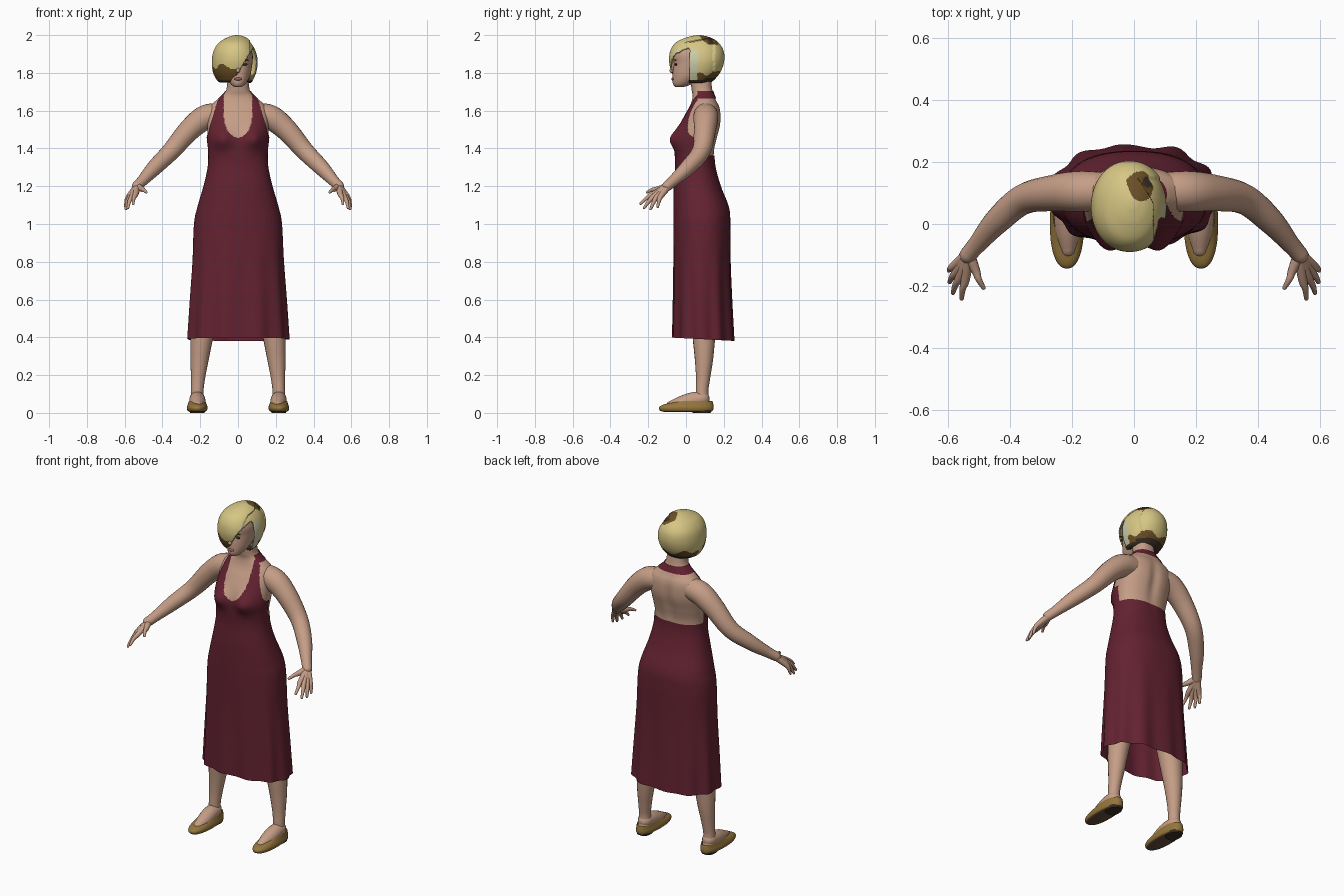
import bpy, bmesh, math
from mathutils import Vector, Matrix

if "Cube" in bpy.data.objects:
    bpy.data.objects.remove(bpy.data.objects["Cube"])


def material(name, rgb):
    m = bpy.data.materials.new(name)
    m.use_nodes = True
    m.diffuse_color = (*rgb, 1)
    m.node_tree.nodes["Principled BSDF"].inputs["Base Color"].default_value = (*rgb, 1)
    return m


skin = material("skin", (0.56, 0.34, 0.24))
wine = material("wine fabric", (0.125, 0.016, 0.03))
blonde = material("blonde hair", (0.68, 0.57, 0.23))
pale = material("pale hair", (0.6, 0.6, 0.4))
brown = material("brown hair", (0.15, 0.08, 0.02))
dark = material("dark brown", (0.045, 0.028, 0.018))
tan = material("tan leather", (0.3, 0.18, 0.045))
sole_mat = material("sole leather", (0.13, 0.075, 0.045))
lip_mat = material("lips", (0.36, 0.13, 0.1))


def finish(bm, name, mats, angle=50):
    bmesh.ops.recalc_face_normals(bm, faces=bm.faces)
    mesh = bpy.data.meshes.new(name)
    bm.to_mesh(mesh)
    bm.free()
    ob = bpy.data.objects.new(name, mesh)
    bpy.context.collection.objects.link(ob)
    for m in mats:
        mesh.materials.append(m)
    bpy.ops.object.select_all(action="DESELECT")
    ob.select_set(True)
    bpy.context.view_layer.objects.active = ob
    bpy.ops.object.shade_smooth_by_angle(angle=math.radians(angle))
    return ob


def spline(rows, steps):
    """Catmull-Rom resampling of tuples."""
    rows = [Vector(r) for r in rows]
    out = []
    for i in range(len(rows) - 1):
        a, b, c, d = (rows[min(max(i + k, 0), len(rows) - 1)] for k in (-1, 0, 1, 2))
        for s in range(steps):
            t = s / steps
            out.append(b + (c - a) * (t / 2) + (2 * a - 5 * b + 4 * c - d) * (t * t / 2)
                       + (3 * b - a - 3 * c + d) * (t ** 3 / 2))
    return out + [rows[-1]]


def skin_rings(name, rings, mats, caps=True, keep=None, paint=None):
    """Bridge rings of points; optional rules choose faces and their colour."""
    bm = bmesh.new()
    loops = [[bm.verts.new(p) for p in ring] for ring in rings]
    n = len(loops[0])
    for a, b in zip(loops, loops[1:]):
        for i in range(n):
            j = (i + 1) % n
            bm.faces.new((a[i], a[j], b[j], b[i]))
    if caps:
        bm.faces.new(loops[0])
        bm.faces.new(loops[-1])
    for f in list(bm.faces):
        c = f.calc_center_median()
        if keep and not keep(c):
            bm.faces.remove(f)
        elif paint:
            f.material_index = paint(c)
    return finish(bm, name, mats)


def outline_rings(rows, steps, n, power=2.0, shape=None):
    """Rows are (z, centre x, half width, front y, back y)."""
    rings = []
    for z, cx, hw, yf, yb in spline(rows, steps):
        ring = []
        for i in range(n):
            a = math.tau * i / n
            c, s = math.cos(a), math.sin(a)
            x = cx + hw * math.copysign(abs(c) ** (2 / power), c)
            y = (yf + yb) / 2 + (yb - yf) / 2 * math.copysign(abs(s) ** (2 / power), s)
            p = Vector((x, y, z))
            ring.append(shape(p, a) if shape else p)
        rings.append(ring)
    return rings


def tube(name, rows, mat, steps=6, n=20):
    """Rounded limb through (x, y, z, radius) rows."""
    pts = spline(rows, steps)
    path = [(p.xyz, p[3]) for p in pts]
    first, last = path[0], path[-1]
    d0 = (path[0][0] - path[1][0]).normalized()
    d1 = (path[-1][0] - path[-2][0]).normalized()
    ends = [math.radians(k) for k in (25, 50, 70, 84)]
    path = ([(first[0] + d0 * first[1] * math.sin(e), first[1] * math.cos(e)) for e in reversed(ends)]
            + path + [(last[0] + d1 * last[1] * math.sin(e), last[1] * math.cos(e)) for e in ends])
    rings, u = [], Vector((0, 1, 0.2))
    for i, (p, r) in enumerate(path):
        d = (path[min(i + 1, len(path) - 1)][0] - path[max(i - 1, 0)][0]).normalized()
        u = (u - d * u.dot(d)).normalized()
        v = d.cross(u)
        rings.append([p + (u * math.cos(math.tau * k / n) + v * math.sin(math.tau * k / n)) * r
                      for k in range(n)])
    return skin_rings(name, rings, [mat])


def ellipsoid(name, loc, size, mat):
    bm = bmesh.new()
    bmesh.ops.create_uvsphere(bm, u_segments=20, v_segments=12, radius=1,
                              matrix=Matrix.Translation(loc) @ Matrix.Diagonal((*size, 1)))
    return finish(bm, name, [mat])


# Torso and dress share one silhouette
figure = [(0.39, 0, .262, -.065, .245), (0.6, 0, .25, -.063, .236), (0.8, 0, .237, -.062, .23),
          (1.0, 0, .228, -.062, .23), (1.09, 0, .21, -.062, .222), (1.2, 0, .178, -.06, .18),
          (1.3, 0, .156, -.053, .153), (1.38, 0, .153, -.055, .15), (1.45, 0, .16, -.055, .165),
          (1.52, 0, .163, -.035, .183), (1.58, 0, .162, -.005, .185), (1.62, 0, .15, .018, .178),
          (1.65, 0, .12, .03, .163), (1.68, 0, .083, .035, .15), (1.71, 0, .062, .03, .14),
          (1.78, 0, .054, .02, .13)]


def figure_shape(inflate):
    def shape(p, a):
        x, y, z = p
        out = Vector((math.cos(a), math.sin(a), 0))
        if math.sin(a) < 0:  # bust
            y -= .036 * math.exp(-((abs(x) - .085) / .05) ** 2 - ((z - 1.45) / .055) ** 2)
        else:  # spine groove and seat
            y -= .012 * math.exp(-(x / .03) ** 2 - ((z - 1.5) / .12) ** 2)
            y += .01 * math.exp(-((abs(x) - .12) / .06) ** 2) * max(0, 1.1 - z)
        fold = max(0, .95 - z) * .012 * math.cos(11 * a + .6)
        z -= .02 * max(0, .8 - z) * 2 * (y - .09) / .3 if z < .8 else 0
        return Vector((x, y, z)) + out * (inflate + fold)
    return shape


def in_dress(c):
    x, y, z = abs(c.x), c.y, c.z
    if z < 1.365 or (z < 1.46 and y < .06 - (z - 1.365) * .6):
        top_ok = True
    elif y > .06:  # band behind the neck
        return 1.665 < z < 1.705
    else:  # halter straps
        top_ok = z < 1.69 and x < .165 - (z - 1.46) * .29
    dip = max(0, 1 - (max(0, 1.58 - z) / .123) ** 2)
    neckline = z > 1.457 and y < .06 and x < .075 * math.sqrt(dip)
    return top_ok and not neckline


skin_rings("torso", outline_rings(figure, 8, 128, 2.3, figure_shape(0)), [skin],
           caps=False, keep=lambda c: c.z > 1.25)
skin_rings("halter_dress", outline_rings(figure, 14, 180, 2.3, figure_shape(.005)), [wine],
           caps=False, keep=in_dress)

# Limbs and shoes on both sides
for s, side in ((1, "left"), (-1, "right")):
    def flip(rows):
        return [(s * x, *rest) for x, *rest in rows]

    tube(side + "_arm", flip([(.08, .105, 1.58, .06), (.17, .105, 1.565, .066), (.255, .10, 1.50, .059),
                              (.355, .08, 1.385, .049), (.44, .01, 1.30, .042), (.505, -.065, 1.23, .03),
                              (.535, -.10, 1.20, .027)]), skin)
    # each finger starts at the wrist so the hand fills in
    for finger, knuckle, tip in (("index", (.543, -.178, 1.155), (.555, -.24, 1.108)),
                                 ("middle", (.56, -.168, 1.148), (.583, -.222, 1.085)),
                                 ("ring", (.571, -.153, 1.144), (.594, -.187, 1.08)),
                                 ("little", (.579, -.135, 1.145), (.596, -.15, 1.092)),
                                 ("thumb", (.51, -.15, 1.185), (.485, -.205, 1.168))):
        mid = Vector(knuckle).lerp(Vector(tip), .5) + Vector((.003, 0, .005))
        tube(f"{side}_{finger}_finger", flip([(.533, -.095, 1.2, .02), (*knuckle, .0145),
                                              (*mid, .0105), (*tip, .007)]), skin, 5, 12)
    tube(side + "_leg", flip([(.12, .09, .9, .09), (.165, .095, .6, .078), (.193, .095, .39, .059),
                              (.204, .095, .28, .048), (.212, .09, .18, .037), (.216, .085, .11, .033),
                              (.216, .09, .05, .036)]), skin)
    tube(side + "_foot", flip([(.216, .085, .075, .04), (.215, .03, .065, .043), (.213, -.03, .048, .039),
                               (.212, -.08, .037, .026)]), skin)
    shoe = [(.006, s * .216, .04, -.12, .13), (.012, s * .216, .051, -.138, .142),
            (.028, s * .216, .055, -.143, .146), (.042, s * .216, .051, -.125, .145),
            (.053, s * .216, .047, -.085, .143), (.062, s * .216, .044, -.055, .14)]
    skin_rings(side + "_shoe", outline_rings(shoe, 4, 40, 2.3), [tan, sole_mat],
               paint=lambda c: int(c.z < .009), keep=lambda c: c.z < .0619)
    heel = [(0, s * .216, .038, .035, .13), (.015, s * .216, .042, .03, .137)]
    skin_rings(side + "_heel", outline_rings(heel, 1, 32, 2.6), [dark])
    # facial features
    ellipsoid(side + "_eye", (s * .036, -.053, 1.845), (.015, .007, .006), dark)
    ellipsoid(side + "_brow", (s * .037, -.056, 1.868), (.019, .005, .0035), brown)

# Head
head = [(1.724, 0, .012, -.052, -.02), (1.732, 0, .03, -.064, .01), (1.75, 0, .046, -.071, .05),
        (1.78, 0, .062, -.071, .1), (1.81, 0, .07, -.069, .13), (1.85, 0, .076, -.064, .15),
        (1.9, 0, .077, -.067, .16), (1.95, 0, .055, -.035, .13), (1.97, 0, .02, .02, .09)]
skin_rings("head", outline_rings(head, 5, 48), [skin])
tube("nose", [(0, -.062, 1.855, .008), (0, -.071, 1.83, .0095), (0, -.076, 1.812, .0115)], skin, 4, 14)
ellipsoid("lips", (0, -.069, 1.768), (.022, .008, .008), lip_mat)

# Asymmetric bob with a sweeping fringe
bob = [(1.757, -.005, .045, .01, .11), (1.75, -.012, .085, -.04, .132), (1.78, -.015, .108, -.066, .165),
       (1.82, -.015, .121, -.082, .19), (1.87, -.014, .124, -.09, .203), (1.92, -.015, .113, -.082, .198),
       (1.96, -.013, .088, -.055, .172), (1.985, -.008, .054, -.005, .135), (1.997, -.005, .022, .04, .095),
       (2.0, -.005, .004, .065, .075)]


def part_line(y):
    return .065 - 1.2 * max(0, y - .06) ** 1.3


def bob_shape(p, a):
    if p.x > part_line(p.y) and p.y < .15:  # lower layer beside the parting
        p -= Vector((math.cos(a), math.sin(a), .4)) * .006
    return p


def bob_keep(c):
    face = c.x > -.03 and c.y < .018 and c.z < 1.75 + 1.65 * (c.x + .03)
    return not face


def bob_paint(c):
    wave = .012 * math.sin(c.x * 55) + .008 * math.sin(c.y * 90 + 1)
    if c.z < 1.762 or (c.y > .1 and c.z < 1.775):
        return 3
    if c.z > 1.95 and math.hypot((c.x - .02) / .05, (c.y - .125) / .042) < 1 + wave * 12:
        return 3 if math.hypot(c.x - .045, c.y - .135) < .018 else 2
    if c.y > .06 and c.z < 1.805 + wave:
        return 2
    if c.y < .03 and c.x < 0 and c.z < 1.83 + wave:
        return 2
    return 1 if c.x > .05 and c.y < .065 and c.z < 1.92 else 0


hair = skin_rings("bob_hair", outline_rings(bob, 9, 120, 2.1, bob_shape), [blonde, pale, brown, dark],
                  keep=bob_keep, paint=bob_paint)
thick = hair.modifiers.new("thickness", "SOLIDIFY")
thick.thickness = .006
thick.offset = -1
